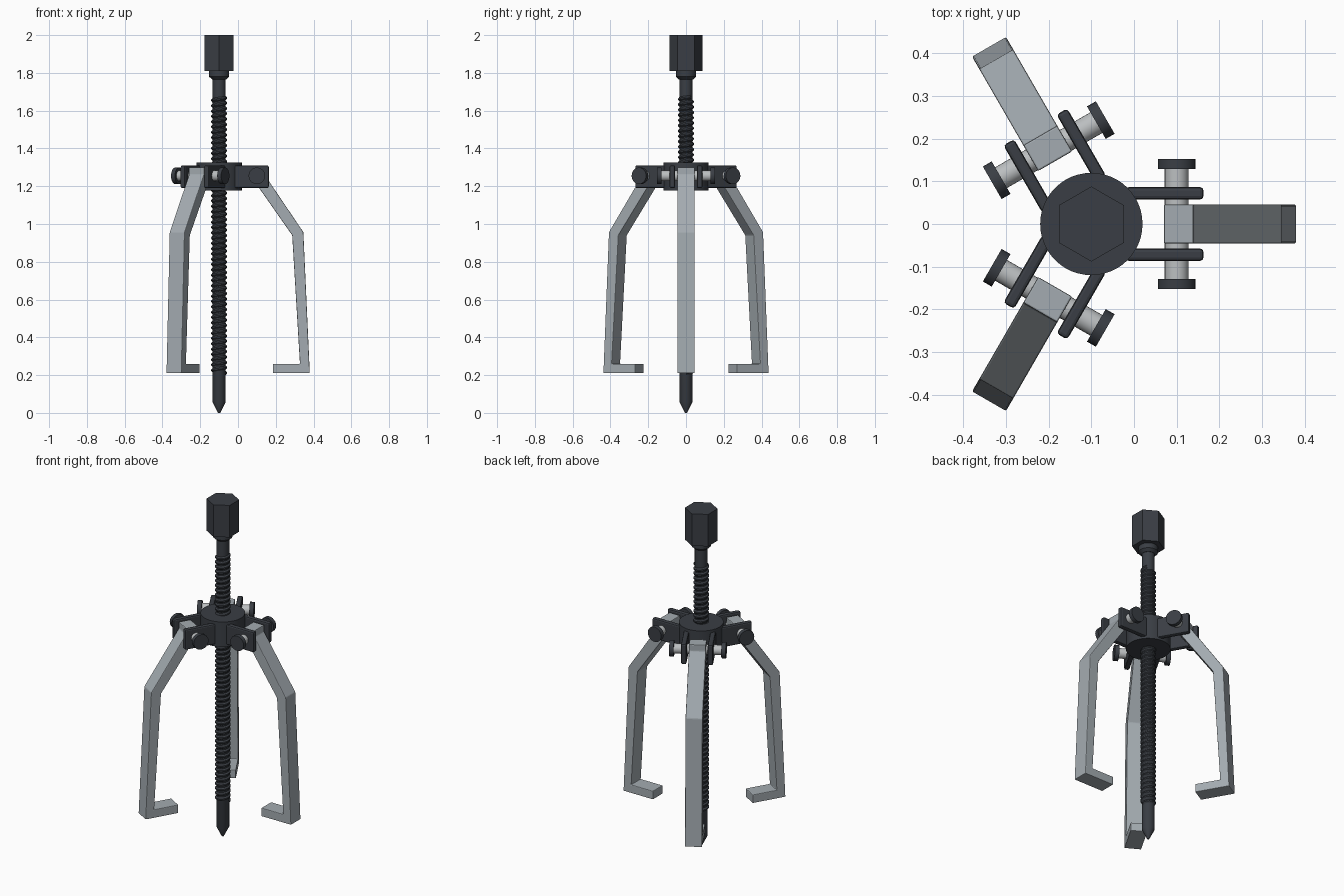
import bpy, bmesh, math
from mathutils import Matrix, Vector

cube = bpy.data.objects.get("Cube")
if cube:
    bpy.data.objects.remove(cube, do_unlink=True)

AXIS = Matrix.Translation((-0.1, 0, 0))      # screw axis


def material(name, rgb, rough):
    m = bpy.data.materials.new(name)
    m.use_nodes = True
    m.diffuse_color = (*rgb, 1)
    bsdf = m.node_tree.nodes["Principled BSDF"]
    bsdf.inputs["Base Color"].default_value = (*rgb, 1)
    bsdf.inputs["Roughness"].default_value = rough
    return m


DARK = material("dark steel", (0.042, 0.048, 0.058), 0.5)
ARM = material("grey steel", (0.37, 0.41, 0.44), 0.5)
PIN = material("bright steel", (0.5, 0.52, 0.53), 0.5)


def finish(name, bm, mat, matrix=AXIS, bevel=0, smooth=False):
    bmesh.ops.recalc_face_normals(bm, faces=bm.faces)
    mesh = bpy.data.meshes.new(name)
    bm.to_mesh(mesh)
    bm.free()
    mesh.materials.append(mat)
    ob = bpy.data.objects.new(name, mesh)
    bpy.context.collection.objects.link(ob)
    ob.matrix_world = matrix
    if bevel:
        mod = ob.modifiers.new("Bevel", "BEVEL")
        mod.width = bevel
        mod.segments = 2
        mod.limit_method = "ANGLE"
    if smooth:
        bpy.ops.object.select_all(action="DESELECT")
        ob.select_set(True)
        bpy.context.view_layer.objects.active = ob
        bpy.ops.object.shade_smooth_by_angle(angle=math.radians(35))
    return ob


def lathe(name, profile, sides, mat, matrix=AXIS, turn=0.0, smooth=True, bevel=0):
    """Closed solid of revolution about z from (radius, height) points."""
    bm = bmesh.new()
    rings = []
    for r, z in profile:
        rings.append([bm.verts.new((r * math.cos(a), r * math.sin(a), z))
                      for a in (turn + math.tau * i / sides for i in range(sides))])
    for low, high in zip(rings, rings[1:]):
        for i in range(sides):
            j = (i + 1) % sides
            bm.faces.new((low[i], low[j], high[j], high[i]))
    bm.faces.new(rings[0][::-1])
    bm.faces.new(rings[-1])
    return finish(name, bm, mat, matrix, bevel, smooth)


def extrude_profile(name, points, half, mat, matrix, bevel):
    """Profile in the radial/vertical plane, given thickness across it."""
    bm = bmesh.new()
    face = bm.faces.new([bm.verts.new((x, -half, z)) for x, z in points])
    out = bmesh.ops.extrude_face_region(bm, geom=[face])["geom"]
    bmesh.ops.translate(bm, vec=(0, 2 * half, 0),
                        verts=[v for v in out if isinstance(v, bmesh.types.BMVert)])
    return finish(name, bm, mat, matrix, bevel)


# Central screw with pointed tip and collar
lathe("screw_shaft", [(0.006, 0), (0.035, 0.058), (0.035, 1.78)], 24, DARK)
lathe("screw_collar", [(0.037, 1.765), (0.053, 1.78), (0.053, 1.82)], 24, DARK)
lathe("hex_head", [(0.088, 1.81), (0.088, 2)], 6, DARK, turn=math.pi / 6, smooth=False)

# Helical thread ridge
pitch, start, end, steps = 0.028, 0.2, 1.69, 18
bm = bmesh.new()
previous = None
for i in range(int((end - start - pitch) / pitch * steps)):
    a = math.tau * i / steps
    z = start + pitch * i / steps
    row = [bm.verts.new((r * math.cos(a), r * math.sin(a), z + dz * pitch))
           for r, dz in ((0.034, 0), (0.042, 0.3), (0.042, 0.55), (0.034, 0.85))]
    if previous:
        for k in range(3):
            bm.faces.new((previous[k], row[k], row[k + 1], previous[k + 1]))
    previous = row
finish("screw_thread", bm, DARK)

# Hub
lathe("hub", [(0.12, 1.178), (0.12, 1.326)], 48, DARK)

# Arm outline: radius from the axis, height
arm_outline = [(0.285, 0.21), (0.48, 0.21), (0.446, 0.957), (0.24, 1.262), (0.24, 1.3),
               (0.17, 1.3), (0.17, 1.25), (0.387, 0.94), (0.428, 0.26), (0.285, 0.26)]
plate_outline = [(0.08, 1.19), (0.263, 1.19), (0.263, 1.31), (0.08, 1.31)]

# Three arms, each with two bracket plates and a headed pivot pin
for n in range(3):
    spoke = AXIS @ Matrix.Rotation(math.tau * n / 3, 4, "Z")
    extrude_profile(f"arm_{n + 1}", arm_outline, 0.046, ARM, spoke, 0.004)
    across = spoke @ Matrix.Translation((0.2, 0, 1.255)) @ Matrix.Rotation(-math.pi / 2, 4, "X")
    lathe(f"pivot_pin_{n + 1}", [(0.028, -0.135), (0.028, 0.135)], 24, PIN, across)
    for side, label in ((1, "a"), (-1, "b")):
        extrude_profile(f"bracket_plate_{n + 1}{label}", plate_outline, 0.0145, DARK,
                        spoke @ Matrix.Translation((0, side * 0.072, 0)), 0.008)
        lathe(f"pin_head_{n + 1}{label}", [(0.044, side * 0.129), (0.044, side * 0.153)],
              24, DARK, across)
